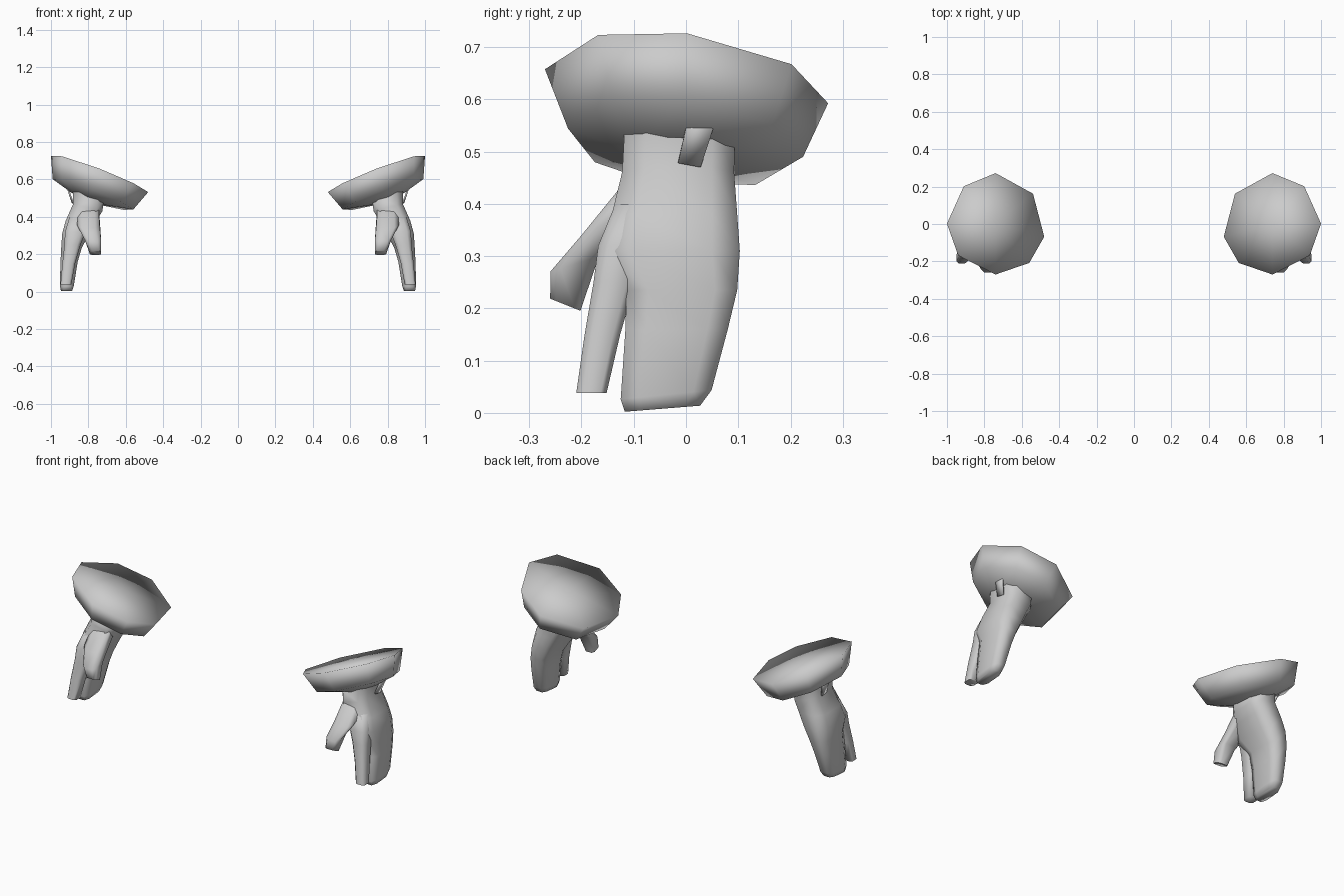
import bpy, bmesh, math

if "Cube" in bpy.data.objects:
    bpy.data.objects.remove(bpy.data.objects["Cube"])


def finish(name, bm, angle=80):
    """Turn a bmesh into a mirrored, smooth-shaded object."""
    bmesh.ops.recalc_face_normals(bm, faces=bm.faces)
    me = bpy.data.meshes.new(name)
    bm.to_mesh(me)
    bm.free()
    ob = bpy.data.objects.new(name, me)
    bpy.context.collection.objects.link(ob)
    bpy.ops.object.select_all(action='DESELECT')
    ob.select_set(True)
    bpy.context.view_layer.objects.active = ob
    bpy.ops.object.shade_smooth_by_angle(angle=math.radians(angle))
    mod = ob.modifiers.new("Mirror", 'MIRROR')
    mod.use_mirror_merge = False
    return ob


def loft(name, rings, tip=None, angle=80):
    """Skin a list of equal-length point rings; tip closes the last ring as a fan."""
    bm = bmesh.new()
    vs = [[bm.verts.new(p) for p in r] for r in rings]
    n = len(vs[0])
    for a, b in zip(vs, vs[1:]):
        for i in range(n):
            j = (i + 1) % n
            bm.faces.new((a[i], a[j], b[j], b[i]))
    if tip:
        t = bm.verts.new(tip)
        for i in range(n):
            bm.faces.new((vs[-1][i], vs[-1][(i + 1) % n], t))
    else:
        bm.faces.new(vs[0])
        bm.faces.new(vs[-1])
    return finish(name, bm, angle)


def section(cx, cy, z, hx, hy, sy=0.0, sx=0.0):
    """Eight-sided rounded-box section; sx and sy tilt it."""
    k = 0.6
    shape = [(1, -k), (1, k), (k, 1), (-k, 1), (-1, k), (-1, -k), (-k, -1), (k, -1)]
    return [(cx + hx * u, cy + hy * v, z + sy * hy * v + sx * hx * u) for u, v in shape]


# Cuff: tilted eight-sided flare with a softly domed top
rim = [(.26, 0), (.17, .20), (0, .27), (-.20, .16),
       (-.26, -.07), (-.18, -.21), (0, -.272), (.20, -.17)]


def cuff_ring(cx, cy, cz, s, sy=1.0):
    return [(cx + s * x, cy + s * sy * y, cz + s * (.39 * x - .12 * y)) for x, y in rim]


loft("cuff", [cuff_ring(.805, -.012, .495, .32, 1.2),
              cuff_ring(.775, 0, .517, .83),
              cuff_ring(.74, .002, .625, 1)], tip=(.74, 0, .635), angle=130)

# Palm continuing into the joined fingers
loft("palm_and_fingers", [
    section(.80, -.012, .518, .082, .106, 0, .39),
    section(.803, -.015, .45, .078, .107, 0, .25),
    section(.838, -.022, .38, .083, .120),
    section(.867, -.030, .31, .073, .133),
    section(.890, -.008, .235, .055, .106),
    section(.903, -.018, .16, .046, .098),
    section(.915, -.038, .035, .037, .087, .10),
    section(.917, -.045, .008, .030, .072, .08)])

# Index finger
loft("index_finger", [
    section(.850, -.085, .40, .050, .05),
    section(.870, -.120, .32, .055, .048),
    section(.885, -.137, .25, .043, .040),
    section(.905, -.160, .15, .034, .034),
    section(.920, -.181, .038, .029, .029)])

# Thumb, webbed into the palm
loft("thumb", [
    section(.800, -.065, .455, .055, .055, .3),
    section(.800, -.130, .375, .060, .070, .5),
    section(.776, -.213, .285, .043, .046, .3),
    section(.762, -.231, .207, .030, .029, -.4)])

# Small strap tab on the outer side of the wrist
bm = bmesh.new()
bm.faces.new([bm.verts.new(p) for p in (
    (.92, .005, .567), (.915, .058, .562), (.888, .028, .470), (.888, -.015, .478))])
tab = finish("strap_tab", bm)
tab.modifiers.new("Solidify", 'SOLIDIFY').thickness = .008
